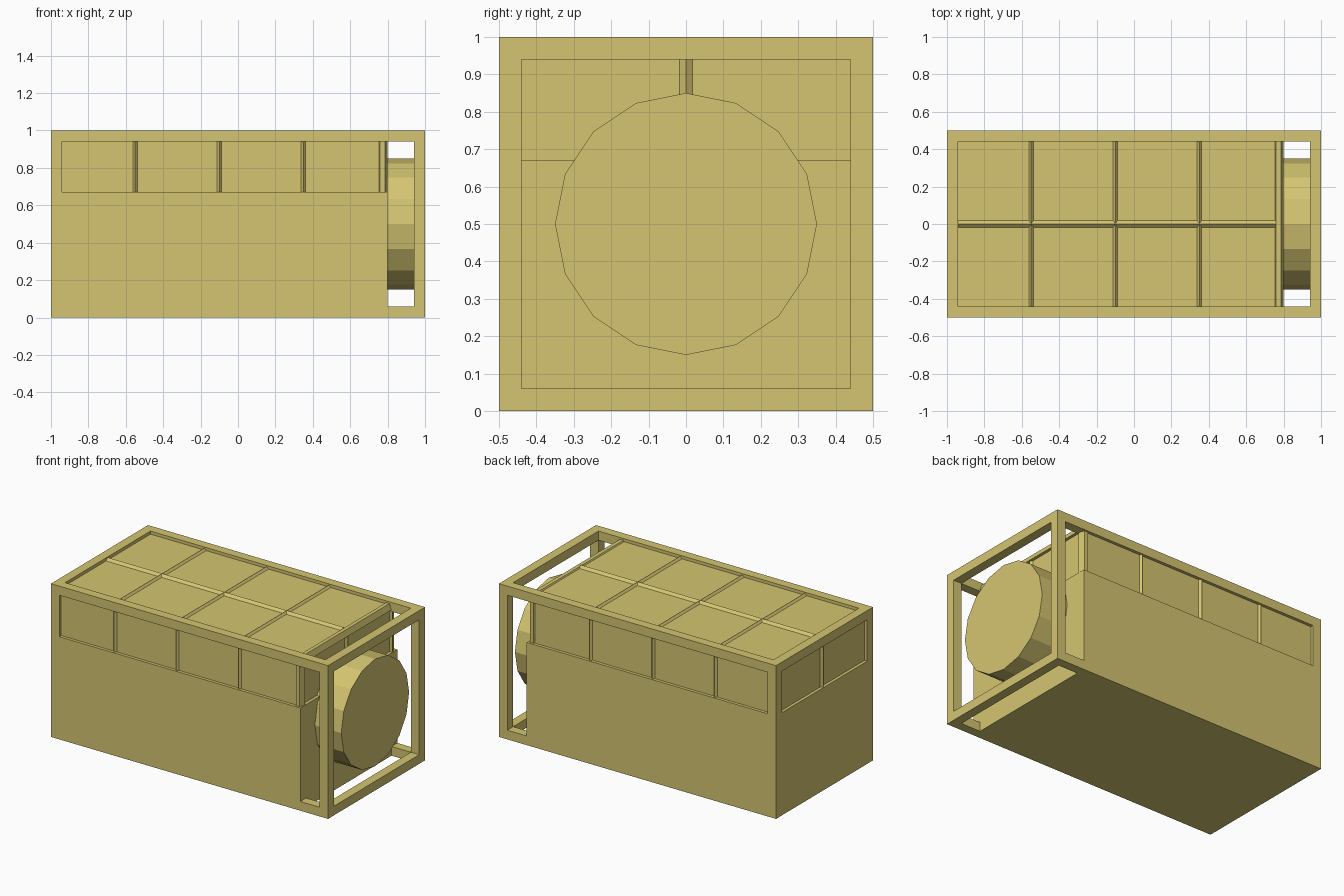
import bpy, bmesh, math
from mathutils import Vector

if "Cube" in bpy.data.objects:
    bpy.data.objects.remove(bpy.data.objects["Cube"])

paint = bpy.data.materials.new("sand_yellow")
paint.diffuse_color = (0.66, 0.56, 0.165, 1)
paint.use_nodes = True
paint.node_tree.nodes["Principled BSDF"].inputs["Base Color"].default_value = paint.diffuse_color


def finish(name, bm):
    bmesh.ops.recalc_face_normals(bm, faces=bm.faces[:])
    mesh = bpy.data.meshes.new(name)
    bm.to_mesh(mesh)
    bm.free()
    mesh.materials.append(paint)
    obj = bpy.data.objects.new(name, mesh)
    bpy.context.collection.objects.link(obj)
    return obj


def box(name, lo, hi):
    bm = bmesh.new()
    bmesh.ops.create_cube(bm, size=1)
    for v in bm.verts:
        v.co = [(a + b) / 2 + c * (b - a) for a, b, c in zip(lo, hi, v.co)]
    return finish(name, bm)


def prism(name, ring, travel):
    """Close a ring of 3D points and sweep it along a vector."""
    bm = bmesh.new()
    face = bm.faces.new([bm.verts.new(p) for p in ring])
    out = bmesh.ops.extrude_face_region(bm, geom=[face])
    verts = [g for g in out["geom"] if isinstance(g, bmesh.types.BMVert)]
    bmesh.ops.translate(bm, verts=verts, vec=travel)
    return finish(name, bm)


def ridge(name, start, end, side, out, half=0.012, height=0.014):
    """Small triangular rib on a panel."""
    start, side, out = Vector(start), Vector(side), Vector(out)
    base = start - out * 0.01
    ring = [base - side * half, start - side * half, start + out * height,
            start + side * half, base + side * half]
    return prism(name, ring, Vector(end) - start)


# Casing: solid lower body, edge rails and open end bay, from a cell grid
xs, ys, zs = [-1, -.94, .8, .94, 1], [-.5, -.44, .44, .5], [0, .06, .67, .94, 1]


def solid(i, j, k):
    if not (0 <= i < 4 and 0 <= j < 3 and 0 <= k < 4):
        return False
    edges = (i in (0, 3)) + (j in (0, 2)) + (k in (0, 3))
    return edges >= 2 or (i <= 1 and k <= 1)


bm = bmesh.new()
grid = {}


def corner(i, j, k):
    if (i, j, k) not in grid:
        grid[i, j, k] = bm.verts.new((xs[i], ys[j], zs[k]))
    return grid[i, j, k]


for i in range(4):
    for j in range(3):
        for k in range(4):
            if not solid(i, j, k):
                continue
            for axis in range(3):
                for step in (0, 1):
                    near = [i, j, k]
                    near[axis] += 2 * step - 1
                    if solid(*near):
                        continue
                    quad = []
                    for a, b in ((0, 0), (1, 0), (1, 1), (0, 1)):
                        p = [i, j, k]
                        p[axis] += step
                        p[(axis + 1) % 3] += a
                        p[(axis + 2) % 3] += b
                        quad.append(corner(*p))
                    bm.faces.new(quad)
bmesh.ops.recalc_face_normals(bm, faces=bm.faces[:])
bmesh.ops.dissolve_limit(bm, angle_limit=0.01, verts=bm.verts[:], edges=bm.edges[:])
finish("casing_frame", bm)

# Recessed panels around the upper part
W, T, E = 0.48, 0.98, 0.78
box("panel_core", (-.98, -W, .6), (E, W, T))

# Ribs dividing the panels
for n, x in enumerate((-.55, -.1, .35)):
    ridge(f"top_cross_rib_{n}", (x, -.45, T), (x, .45, T), (1, 0, 0), (0, 0, 1))
    for s, label in ((-1, "front"), (1, "back")):
        ridge(f"{label}_rib_{n}", (x, s * W, .66), (x, s * W, .95), (1, 0, 0), (0, s, 0))
ridge("top_centre_rib", (-.95, 0, T), (.76, 0, T), (0, 1, 0), (0, 0, 1), .018, .016)
for s, x, label in ((-1, -.98, "left"), (1, E, "right")):
    ridge(f"{label}_end_rib", (x, 0, .66), (x, 0, .95), (0, 1, 0), (s, 0, 0), .018)

# Chamfered edge bars where the panels meet the open bay
profile = [(.755, 0), (.76, .008), (.785, .008), (.799, -.03), (.775, -.03)]
for s, label in ((-1, "front"), (1, "back")):
    prism(f"{label}_edge_bar", [(x, s * (W + d), .66) for x, d in profile], (0, 0, .29))
prism("top_edge_bar", [(x, -.45, T + d) for x, d in profile], (0, .9, 0))

# Sixteen-sided drum in the end bay
ring = [(.7, .35 * math.sin(math.tau * i / 16), .5 + .35 * math.cos(math.tau * i / 16))
        for i in range(16)]
prism("drum", ring, (.29, 0, 0))
